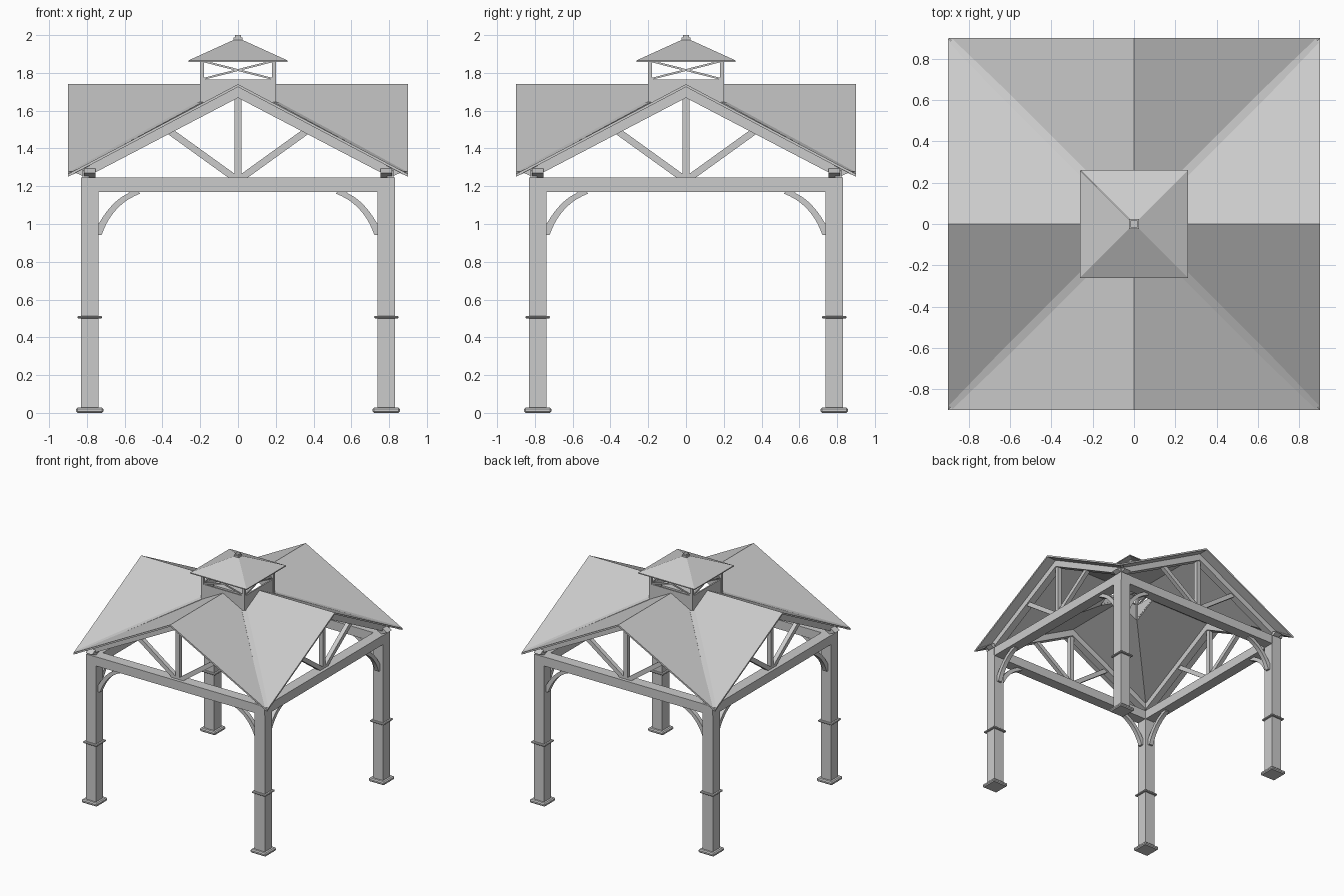
import bpy
import bmesh
import math
from mathutils import Matrix, Vector

cube = bpy.data.objects.get("Cube")
if cube:
    bpy.data.objects.remove(cube)

grey = bpy.data.materials.new("light grey")
grey.use_nodes = True
COLOUR = (0.6, 0.6, 0.6, 1)
grey.diffuse_color = COLOUR
grey.node_tree.nodes["Principled BSDF"].inputs["Base Color"].default_value = COLOUR

RIDGE, SLOPE, EAVE, HOLE = 1.74, 0.528, 0.9, 0.19
POST, HALF = 0.785, 0.047


def roof_z(x):
    return RIDGE - SLOPE * abs(x)


def prism(bm, points, offset):
    """Closed solid made by moving a flat outline along an offset."""
    low = [bm.verts.new(p) for p in points]
    high = [bm.verts.new(Vector(p) + Vector(offset)) for p in points]
    bm.faces.new(low)
    bm.faces.new(high[::-1])
    n = len(points)
    for i in range(n):
        j = (i + 1) % n
        bm.faces.new((low[j], low[i], high[i], high[j]))


def slab(outline, y, depth):
    """Outline in x and z, centred on y."""
    return [(x, y - depth / 2, z) for x, z in outline], (0, depth, 0)


def rect(x0, x1, z0, z1):
    return [(x0, z0), (x1, z0), (x1, z1), (x0, z1)]


def box(x, y, half, z0, z1):
    return slab(rect(x - half, x + half, z0, z1), y, half * 2)


def bar(a, b, width):
    a, b = Vector(a), Vector(b)
    d = (b - a).normalized() * width / 2
    n = Vector((-d.y, d.x))
    return [tuple(a + n), tuple(a - n), tuple(b - n), tuple(b + n)]


def flip(outline):
    return [(-x, z) for x, z in outline]


def part(name, solids, turns=4, smooth=False):
    """Join solids and repeat them around the vertical axis."""
    bm = bmesh.new()
    for turn in range(turns):
        spin = Matrix.Rotation(turn * math.pi / 2, 3, "Z")
        for points, offset in solids:
            prism(bm, [spin @ Vector(p) for p in points], spin @ Vector(offset))
    bmesh.ops.recalc_face_normals(bm, faces=bm.faces)
    mesh = bpy.data.meshes.new(name)
    bm.to_mesh(mesh)
    bm.free()
    mesh.materials.append(grey)
    obj = bpy.data.objects.new(name, mesh)
    bpy.context.collection.objects.link(obj)
    if smooth:
        bpy.ops.object.select_all(action="DESELECT")
        obj.select_set(True)
        bpy.context.view_layer.objects.active = obj
        bpy.ops.object.shade_smooth_by_angle()
    return obj


def bevel(obj, width):
    mod = obj.modifiers.new("Bevel", "BEVEL")
    mod.width = width
    mod.segments = 1


# Posts with collars, feet and the small blocks under the valleys
part("posts", [box(POST, -POST, HALF, 0.01, 1.175)])
bevel(part("post_collars", [box(POST, -POST, 0.064, 0.5, 0.514)]), 0.004)
bevel(part("post_feet", [box(POST, -POST, 0.072, 0.0, 0.028)]), 0.008)
part("corner_blocks", [box(0.807, -0.807, 0.017, 1.24, 1.285)])

# Ring beams on the four sides
part("ring_beams", [slab(rect(-0.832, 0.832, 1.17, 1.247), -POST, 0.09)])

# Gable trusses: rafters, king post and struts
rafter = [(0, RIDGE - 0.015), (0, RIDGE - 0.072),
          (0.805, 1.247), (0.86, roof_z(0.86) - 0.015)]
strut = bar((0.02, 1.245), (0.36, 1.49), 0.036)
part("gable_rafters", [slab(o, -POST, 0.06) for o in (rafter, flip(rafter))])
part("king_posts", [slab(rect(-0.018, 0.018, 1.24, 1.69), -POST, 0.036)])
part("gable_struts", [slab(o, -POST, 0.036) for o in (strut, flip(strut))])


# Curved knee braces between posts and beams
def arc(start, middle, end, steps=10):
    a, m, b = Vector(start), Vector(middle), Vector(end)
    return [tuple(a * (1 - t) ** 2 + m * 2 * t * (1 - t) + b * t * t)
            for t in (i / steps for i in range(steps + 1))]


brace = arc((0.722, 0.942), (0.665, 1.105), (0.52, 1.16))
brace += [(0.525, 1.172), (0.572, 1.172)]
brace += arc((0.585, 1.16), (0.67, 1.12), (0.738, 1.0))
brace += [(0.738, 0.942)]
part("knee_braces", [slab(o, -POST, 0.036) for o in (brace, flip(brace))], smooth=True)

# Crossed gable roof, two panels to each side, open below the cupola
panels = []
for s in (1, -1):
    plan = [(0, -EAVE), (0, -HOLE), (s * HOLE, -HOLE), (s * EAVE, -EAVE)]
    panels.append(([(x, y, roof_z(x)) for x, y in plan], (0, 0, -0.015)))
part("roof_panels", panels)

# Flat strips covering the four roof valleys
w = 0.014
ends = [(EAVE, w), (EAVE, -w), (0.2, -w), (0.2, w)]
strip = [(r + v - (w if r == EAVE else 0), -r + v + (w if r == EAVE else 0),
          roof_z(r) + 0.012) for r, v in ends]
part("valley_strips", [(strip, (0, 0, -0.014))])

# Cupola walls, corner posts and crossed braces
wall = [(-0.2, roof_z(0.2)), (0, RIDGE - 0.005), (0.2, roof_z(0.2)),
        (0.2, 1.765), (-0.2, 1.765)]
part("cupola_walls", [slab(wall, -0.194, 0.012)])
part("cupola_posts", [box(0.191, -0.191, 0.011, 1.635, 1.872)])
cross = bar((-0.185, 1.768), (0.185, 1.862), 0.01)
part("cupola_braces", [slab(o, -0.191, 0.01) for o in (cross, flip(cross))])

# Cupola roof and finial
part("cupola_roof", [([(-0.262, -0.262, 1.866), (0.262, -0.262, 1.866),
                       (0, 0, 1.985)], (0, 0, -0.008))])
part("finial_base", [box(0, 0, 0.023, 1.968, 1.988)], turns=1)
part("finial_cap", [box(0, 0, 0.016, 1.985, 2.0)], turns=1)
